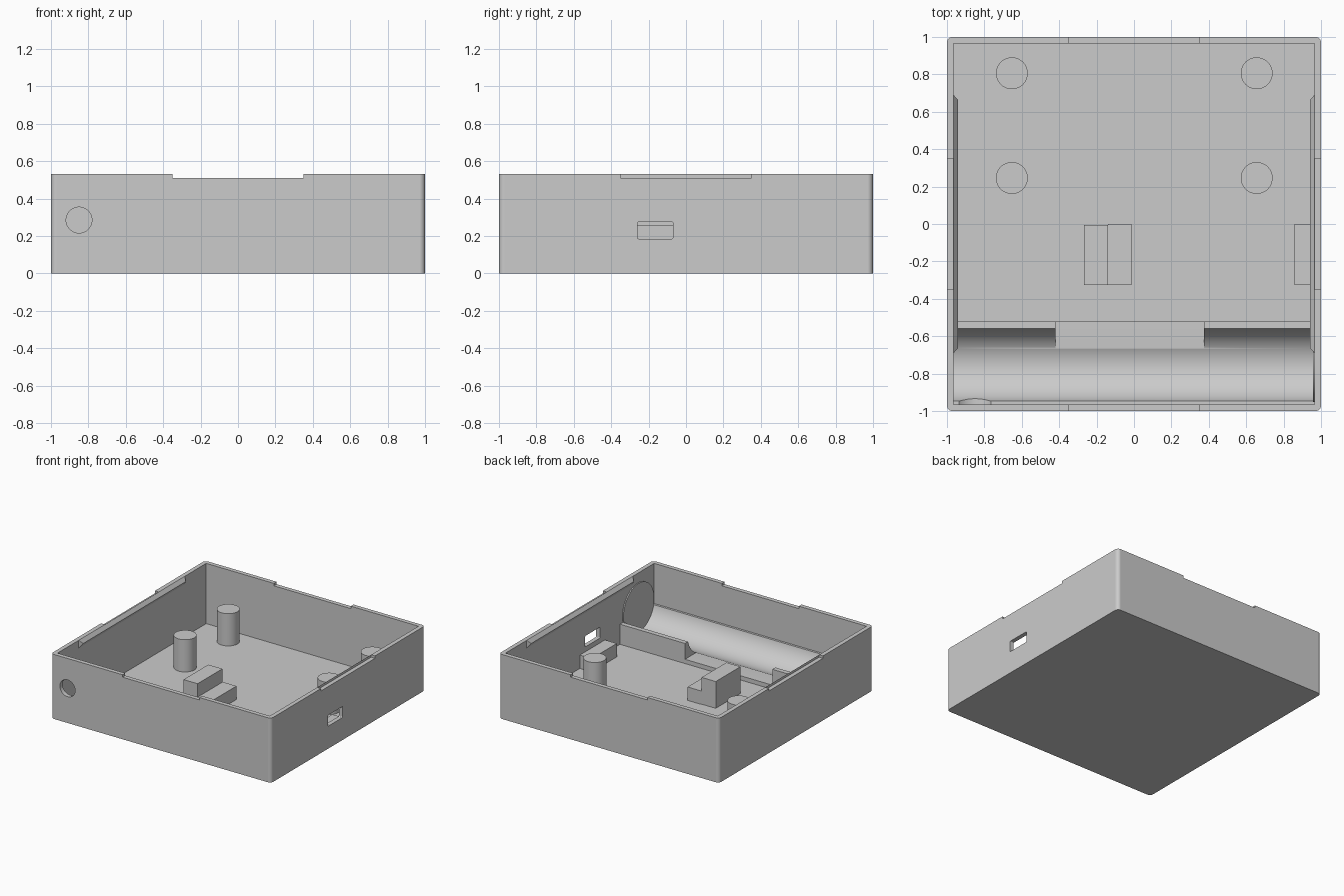
import bpy, bmesh, math
from mathutils import Matrix, Vector

if "Cube" in bpy.data.objects:
    bpy.data.objects.remove(bpy.data.objects["Cube"], do_unlink=True)

grey = bpy.data.materials.new("plain_grey")
grey.use_nodes = True
COLOUR = (0.6, 0.6, 0.6, 1)
grey.diffuse_color = COLOUR
grey.node_tree.nodes["Principled BSDF"].inputs["Base Color"].default_value = COLOUR

HEIGHT, FLOOR, INNER = 0.53, 0.035, 0.965
BAY_Y, BAY_Z, BAY_R = -0.753, 0.25, 0.2
JACK_X, JACK_Z = -0.85, 0.285


def finish(bm, name):
    bmesh.ops.recalc_face_normals(bm, faces=bm.faces)
    mesh = bpy.data.meshes.new(name)
    bm.to_mesh(mesh)
    bm.free()
    mesh.materials.append(grey)
    ob = bpy.data.objects.new(name, mesh)
    bpy.context.collection.objects.link(ob)
    return ob


def box(name, x, y, z, round_axis=None, radius=0.03):
    """Box from (min, max) ranges, optionally rounded along one axis."""
    bm = bmesh.new()
    size = [b - a for a, b in (x, y, z)]
    mid = [(a + b) / 2 for a, b in (x, y, z)]
    bmesh.ops.create_cube(bm, size=1, matrix=Matrix.Translation(mid) @ Matrix.Diagonal(size + [1]))
    if round_axis is not None:
        edges = [e for e in bm.edges
                 if abs((e.verts[0].co - e.verts[1].co)[round_axis]) > 1e-4]
        bmesh.ops.bevel(bm, geom=edges, offset=radius, segments=6, profile=0.5, affect='EDGES')
    return finish(bm, name)


def cylinder(name, centre, radius, depth, axis='Z', sides=64):
    bm = bmesh.new()
    turn = {'X': Matrix.Rotation(math.pi / 2, 4, 'Y'),
            'Y': Matrix.Rotation(math.pi / 2, 4, 'X'), 'Z': Matrix()}[axis]
    bmesh.ops.create_cone(bm, cap_ends=True, segments=sides, radius1=radius, radius2=radius,
                          depth=depth, matrix=Matrix.Translation(centre) @ turn)
    return finish(bm, name)


def cut(target, cutter):
    """Subtract the cutter and remove it."""
    cutter.hide_render = True
    mod = target.modifiers.new("cut", 'BOOLEAN')
    mod.operation, mod.solver, mod.object = 'DIFFERENCE', 'EXACT', cutter
    bpy.context.view_layer.update()
    graph = bpy.context.evaluated_depsgraph_get()
    mesh = bpy.data.meshes.new_from_object(target.evaluated_get(graph))
    target.modifiers.clear()
    target.data = mesh
    bpy.data.objects.remove(cutter, do_unlink=True)


# Open tray with rounded upright corners
tray = box("tray", (-1, 1), (-1, 1), (0, HEIGHT), round_axis=2)
cut(tray, box("hollow", (-INNER, INNER), (-INNER, INNER), (FLOOR, 1)))

# Shallow dips in the middle of each rim, then the two ports
cut(tray, box("rim_dip_x", (-0.35, 0.35), (-2, 2), (0.51, 1)))
cut(tray, box("rim_dip_y", (-2, 2), (-0.35, 0.35), (0.51, 1)))
cut(tray, box("port_cutter", (0.9, 1.1), (-0.26, -0.07), (0.185, 0.275), round_axis=0, radius=0.007))
cut(tray, cylinder("jack_cutter", (JACK_X, -1, JACK_Z), 0.069, 0.2, 'Y'))

# Battery cradle: hollowed block, low in the middle, cleared behind the round port
cradle = box("battery_cradle", (-INNER, INNER), (-INNER, -0.52), (0.02, 0.2))
cut(cradle, cylinder("bay_cutter", (0, BAY_Y, BAY_Z), BAY_R, 3, 'X', 128))
cut(cradle, box("cradle_gap", (-0.42, 0.373), (BAY_Y, 0), (0.07, 0.5)))
cut(cradle, cylinder("jack_clearance", (JACK_X, -0.9, JACK_Z), 0.12, 0.3, 'Y'))

# Contact disc at the end of the bay
cylinder("contact_disc", (0.961, BAY_Y, BAY_Z), BAY_R, 0.01, 'X')

# Mounting posts
for x, side in ((-0.653, "right"), (0.656, "left")):
    for y, end in ((0.246, "front"), (0.806, "back")):
        cylinder(f"{end}_{side}_post", (x, y, 0.16), 0.085, 0.28)

# Board supports
box("tall_support", (-0.267, -0.139), (-0.326, -0.005), (0.02, 0.255))
box("low_support", (-0.139, -0.014), (-0.326, 0), (0.02, 0.145))
box("side_support", (0.857, 0.97), (-0.326, 0), (0.02, 0.145))

# Wedge-shaped snap ridges with tapered ends on the side walls
for s, side in ((-1, "right"), (1, "left")):
    bm = bmesh.new()
    for y, tip_y in ((-0.69, -0.665), (0.69, 0.665)):
        for x, yy, z in ((0.965, y, HEIGHT), (0.942, tip_y, 0.5), (0.965, y, 0.465)):
            bm.verts.new(Vector((s * x, yy, z)))
    bmesh.ops.convex_hull(bm, input=bm.verts)
    finish(bm, f"{side}_snap_ridge")

# Smooth the curved faces and keep the flat ones flat
bpy.ops.object.select_all(action='DESELECT')
for ob in bpy.context.collection.objects:
    if ob.type == 'MESH' and ob.data.materials and ob.data.materials[0] == grey:
        ob.select_set(True)
        bpy.context.view_layer.objects.active = ob
bpy.ops.object.shade_smooth_by_angle(angle=math.radians(30))
for ob in bpy.context.selected_objects:
    mod = ob.modifiers.new("even_normals", 'WEIGHTED_NORMAL')
    mod.keep_sharp = True
